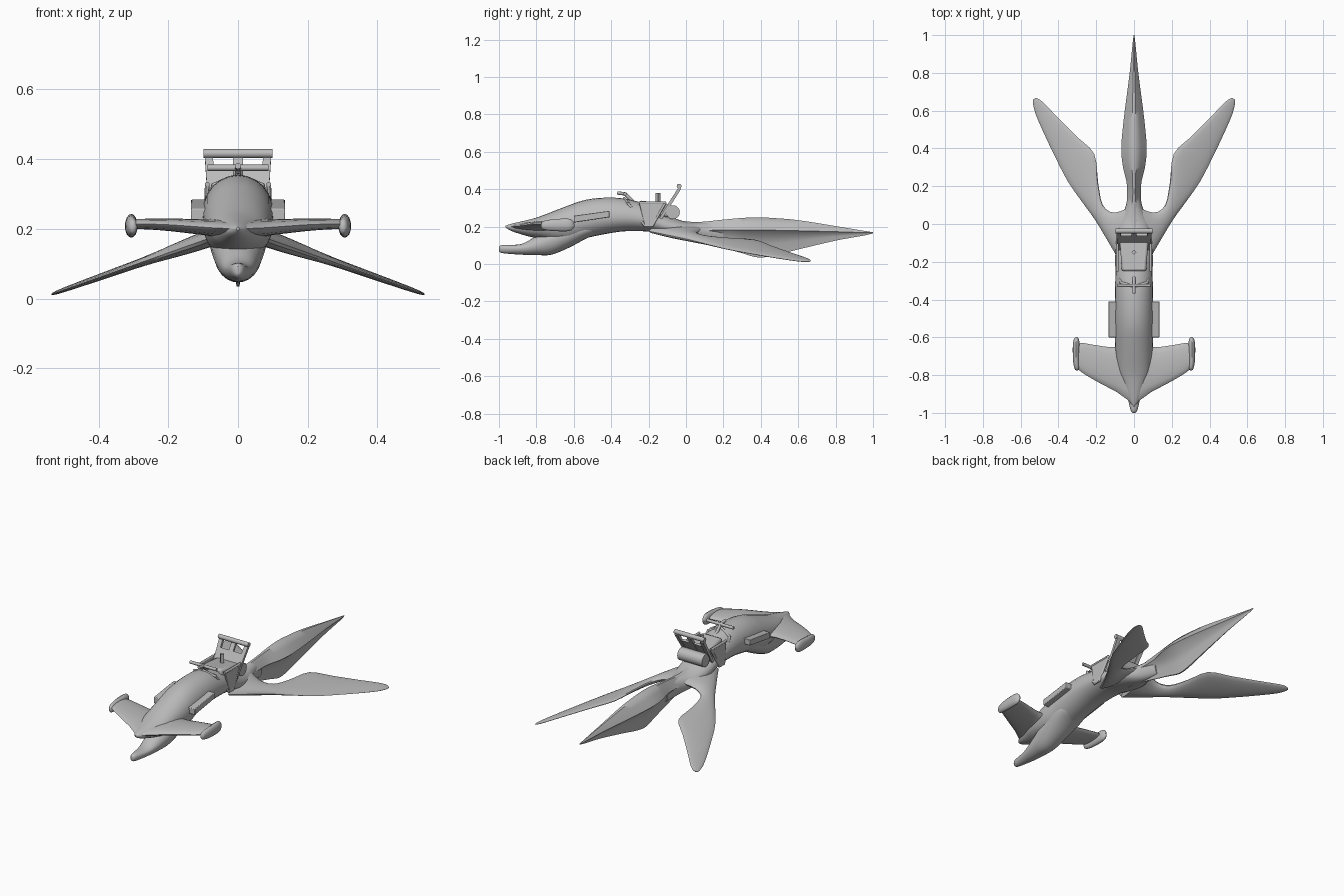
import bpy, bmesh, math
from mathutils import Vector

old = bpy.data.objects.get("Cube")
if old:
    bpy.data.objects.remove(old, do_unlink=True)

grey = bpy.data.materials.new("plain grey")
grey.use_nodes = True
GREY = (0.5, 0.5, 0.5, 1)
grey.diffuse_color = GREY
grey.node_tree.nodes["Principled BSDF"].inputs["Base Color"].default_value = GREY


def finish(name, bm, mirror=False, bevel=0, angle=40):
    bmesh.ops.recalc_face_normals(bm, faces=bm.faces)
    mesh = bpy.data.meshes.new(name)
    bm.to_mesh(mesh)
    bm.free()
    mesh.materials.append(grey)
    ob = bpy.data.objects.new(name, mesh)
    bpy.context.collection.objects.link(ob)
    bpy.ops.object.select_all(action='DESELECT')
    ob.select_set(True)
    bpy.context.view_layer.objects.active = ob
    bpy.ops.object.shade_smooth_by_angle(angle=math.radians(angle))
    if bevel:
        mod = ob.modifiers.new("Bevel", 'BEVEL')
        mod.width, mod.segments = bevel, 2
    if mirror:
        ob.modifiers.new("Mirror", 'MIRROR')
    return ob


def smooth_rows(rows, steps=4):
    """Catmull-Rom resampling of rows of numbers."""
    out = []
    for i in range(len(rows) - 1):
        a, b, c, d = (rows[max(0, min(len(rows) - 1, i + k))] for k in (-1, 0, 1, 2))
        for s in range(steps):
            t = s / steps
            out.append([0.5 * (2 * q + (r - p) * t + (2 * p - 5 * q + 4 * r - u) * t ** 2
                               + (3 * q - p - 3 * r + u) * t ** 3)
                        for p, q, r, u in zip(a, b, c, d)])
    return out + [list(rows[-1])]


def loft(name, rings, **kw):
    bm = bmesh.new()
    loops = [[bm.verts.new(p) for p in ring] for ring in rings]
    for a, b in zip(loops, loops[1:]):
        for i in range(len(a)):
            j = (i + 1) % len(a)
            bm.faces.new((a[i], a[j], b[j], b[i]))
    bm.faces.new(loops[0])
    bm.faces.new(loops[-1])
    return finish(name, bm, **kw)


def hull_ring(y, half, top, wide, bottom, cx=0, n=24):
    ring = []
    for i in range(n):
        a = math.tau * i / n
        s = math.sin(a)
        ring.append((cx + half * math.cos(a), y, wide + s * (top - wide if s > 0 else wide - bottom)))
    return ring


def blade_ring(p, q, thick, n=16):
    """Lens section running from edge point p to edge point q."""
    p, q = Vector(p), Vector(q)
    return [p.lerp(q, 0.5 - 0.5 * math.cos(math.tau * i / n))
            + Vector((0, 0, thick / 2 * math.sin(math.tau * i / n))) for i in range(n)]


def tube(name, points, radius, sides=10, **kw):
    """Straight rods joined end to end through the points."""
    bm = bmesh.new()
    for a, b in zip(points, points[1:]):
        a, b = Vector(a), Vector(b)
        rot = (b - a).to_track_quat('Z', 'Y').to_matrix().to_4x4()
        rot.translation = (a + b) / 2
        bmesh.ops.create_cone(bm, cap_ends=True, segments=sides, radius1=radius, radius2=radius,
                              depth=(b - a).length + radius * 0.6, matrix=rot)
    return finish(name, bm, **kw)


def slab(name, outline, offset, **kw):
    """Outline polygon thickened along an offset vector."""
    return loft(name, [outline, [Vector(p) + Vector(offset) for p in outline]], **kw)


# Body: nose, arched neck and rump (y, half width, top, widest height, bottom)
body = [(-.965, .004, .205, .2, .195), (-.93, .03, .216, .195, .175), (-.85, .06, .235, .195, .15),
        (-.78, .085, .255, .2, .135), (-.65, .1, .305, .21, .11), (-.55, .102, .34, .23, .135),
        (-.45, .102, .354, .245, .157), (-.33, .1, .35, .25, .175), (-.2, .096, .315, .235, .173),
        (-.1, .095, .262, .2, .152), (0, .08, .226, .178, .132), (.09, .045, .222, .17, .118),
        (.2, .02, .22, .17, .11)]
loft("body", [hull_ring(*r) for r in smooth_rows(body)])

# Lower jaw and throat
jaw = [(-1, .006, .092, .08, .07), (-.98, .02, .102, .083, .058), (-.88, .04, .107, .085, .05),
       (-.8, .056, .15, .1, .048), (-.72, .07, .19, .13, .05), (-.62, .082, .22, .165, .09),
       (-.52, .085, .24, .19, .142), (-.42, .05, .23, .2, .17)]
loft("lower_jaw", [hull_ring(*r) for r in smooth_rows(jaw)])

# Hammer-shaped head wings (x, front y, back y, height, thickness)
wing = [(0, -.955, -.58, .2, .05), (.07, -.905, -.6, .203, .05), (.1, -.885, -.65, .205, .045),
        (.2, -.832, -.642, .212, .036), (.27, -.79, -.63, .214, .03), (.3, -.765, -.635, .214, .03)]
loft("head_wing", [blade_ring((x, f, z), (x, b, z), t) for x, f, b, z, t in smooth_rows(wing, 3)],
     mirror=True)

# Wing-tip pods
pod = [(-.775, .004, .212, .205, .198, .302), (-.765, .013, .228, .206, .185, .302),
       (-.72, .017, .238, .207, .177, .306), (-.64, .018, .243, .208, .175, .306),
       (-.61, .013, .235, .208, .182, .305), (-.597, .004, .215, .208, .2, .304)]
loft("wing_tip_pod", [hull_ring(*r, n=16) for r in smooth_rows(pod, 3)], mirror=True)

# Neck side boxes
slab("neck_box", [(.08, -.6, .222), (.08, -.41, .25), (.08, -.41, .284), (.08, -.6, .258)],
     (.055, 0, 0), mirror=True, bevel=.003, angle=30)

# Swept, drooping side tails (inner x y, outer x y, thickness)
tail = [(.02, .09, .075, -.2, .055), (.105, .06, .13, -.105, .05), (.165, .1, .205, .02, .04),
        (.19, .22, .27, .11, .032), (.21, .37, .35, .225, .026), (.3, .46, .415, .35, .022),
        (.4, .56, .477, .48, .018), (.475, .638, .52, .58, .014), (.505, .662, .535, .638, .01),
        (.522, .667, .534, .658, .004)]


def droop(x, y):
    return (x, y, .174 - .355 * (x - .08))


loft("side_tail", [blade_ring(droop(a, b), droop(c, d), t) for a, b, c, d, t in smooth_rows(tail, 3)],
     mirror=True)

# Central tail: peaked cap undercut above a thin keel (y, half width, top, brim, bottom)
fin = [(-.05, .05, .235, .19, .14), (.06, .042, .225, .18, .122), (.2, .037, .238, .182, .085),
       (.3, .058, .247, .182, .058), (.38, .067, .25, .182, .036), (.46, .064, .247, .181, .043),
       (.6, .049, .235, .178, .078), (.8, .023, .203, .173, .125), (.95, .008, .178, .168, .152),
       (1, .002, .17, .167, .164)]


def fin_ring(y, w, top, brim, bottom):
    under = brim - .25 * (brim - bottom)
    half = [(.18, top - .01 * (top - brim)), (.55, brim + .6 * (top - brim)), (1, brim),
            (.4, under), (.22, under - .4 * (under - bottom)), (.06, bottom)]
    right = [(w * x, y, z) for x, z in half]
    return right + [(-x, y, z) for x, y, z in reversed(right)]


loft("central_tail", [fin_ring(*r) for r in smooth_rows(fin)], angle=50)

# Saddle with side plates and rails
slab("saddle", [(-.065, -.25, .27), (.065, -.25, .27), (.075, -.09, .25), (-.075, -.09, .25)],
     (0, 0, .07), bevel=.012)
slab("saddle_side", [(.082, -.25, .325), (.09, -.22, .205), (.09, -.18, .205), (.082, -.11, .325)],
     (.01, 0, 0), mirror=True, bevel=.002, angle=30)
tube("side_rail", [(0, -.33, .352), (.07, -.31, .325), (.094, -.22, .205), (.094, -.18, .205),
                   (.088, -.11, .328), (.088, -.25, .328)], .007, mirror=True)
tube("saddle_post", [(0, -.15, .31), (0, -.15, .375)], .014, sides=4, angle=30)

# Handlebar
tube("handlebar", [(-.085, -.325, .375), (.085, -.325, .375)], .009)
tube("handlebar_stem", [(0, -.28, .33), (0, -.325, .375), (0, -.365, .38)], .009)

# Backrest: rail, side struts, centre strut and lower panel
tube("backrest_rail", [(-.095, -.037, .416), (.095, -.037, .416)], .013, sides=12)
slab("backrest_strut", [(.06, -.16, .22), (.083, -.16, .22), (.095, -.04, .41), (.072, -.04, .41)],
     (0, .014, -.008), mirror=True, angle=30)
slab("backrest_centre", [(-.014, -.1, .315), (.014, -.1, .315), (.014, -.04, .41), (-.014, -.04, .41)],
     (0, .012, -.007), angle=30)
slab("backrest_panel", [(-.075, -.15, .236), (.075, -.15, .236), (.085, -.067, .368), (-.085, -.067, .368)],
     (0, .01, -.006), angle=30)

# Bedroll behind the backrest
tube("bedroll", [(-.07, -.07, .277), (.07, -.07, .277)], .037, sides=20)
